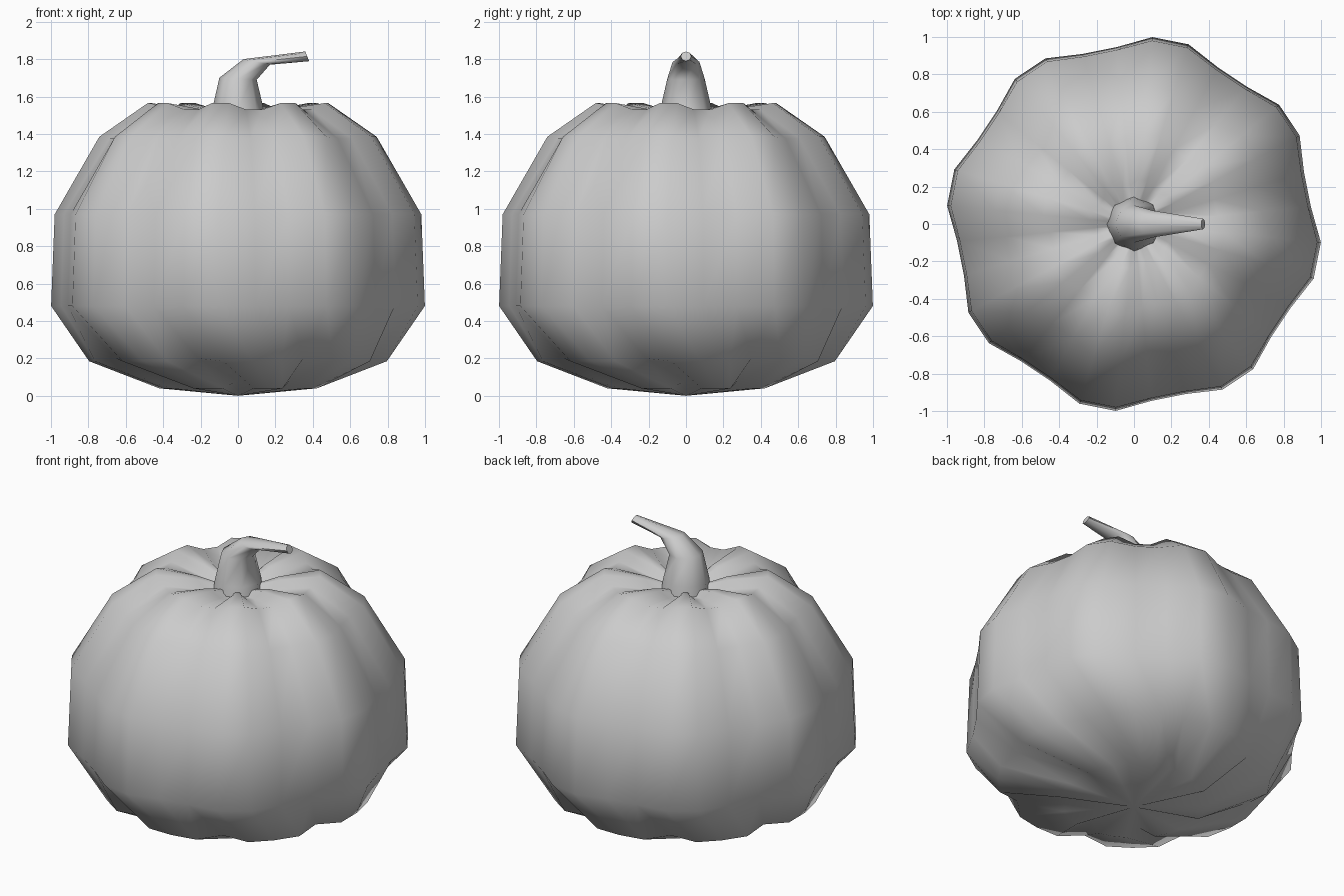
import bpy, math
from mathutils import Vector

if "Cube" in bpy.data.objects:
    bpy.data.objects.remove(bpy.data.objects["Cube"])

grey = bpy.data.materials.new("plain_grey")
grey.diffuse_color = (0.6, 0.6, 0.6, 1)
grey.use_nodes = True
grey.node_tree.nodes["Principled BSDF"].inputs["Base Color"].default_value = grey.diffuse_color


def loft(name, rings, bottom=None, top=None):
    """Skin equal-sized rings of points, closing the ends with a pole point or a cap."""
    n = len(rings[0])
    verts = [p for ring in rings for p in ring]
    faces = []
    for k in range(len(rings) - 1):
        for i in range(n):
            j = (i + 1) % n
            faces.append((k * n + i, k * n + j, (k + 1) * n + j, (k + 1) * n + i))
    for pole, start, flip in ((bottom, 0, True), (top, (len(rings) - 1) * n, False)):
        loop = list(range(start, start + n))
        if pole is None:
            faces.append(tuple(reversed(loop)) if flip else tuple(loop))
            continue
        verts.append(pole)
        c = len(verts) - 1
        for i in range(n):
            a, b = loop[i], loop[(i + 1) % n]
            faces.append((b, a, c) if flip else (a, b, c))
    mesh = bpy.data.meshes.new(name)
    mesh.from_pydata(verts, [], faces)
    mesh.materials.append(grey)
    obj = bpy.data.objects.new(name, mesh)
    bpy.context.collection.objects.link(obj)
    bpy.ops.object.select_all(action='DESELECT')
    obj.select_set(True)
    bpy.context.view_layer.objects.active = obj
    bpy.ops.object.shade_smooth_by_angle(angle=math.radians(60))
    return obj


# Ribbed body: eight lobes of four points; wide grooves take two points, narrow ones take one.
# Each level: ridge radius, ridge height, groove radius, groove height, twist, groove points
WIDE, NARROW = (0, 1), (1,)
LEVELS = [
    (0.43, 0.04, 0.39, 0.08, 28.125, NARROW),
    (0.80, 0.185, 0.74, 0.20, 11.25, NARROW),
    (1.004, 0.48, 0.95, 0.48, 0, WIDE),
    (0.985, 0.97, 0.935, 0.97, 0, WIDE),
    (0.745, 1.385, 0.69, 1.375, 0, WIDE),
    (0.485, 1.565, 0.45, 1.53, 0, WIDE),
    (0.24, 1.53, 0.21, 1.48, 0, WIDE),
    (0.11, 1.49, 0.10, 1.46, 0, WIDE),
]


def body_ring(ridge_r, ridge_z, groove_r, groove_z, twist, grooves):
    ring = []
    for i in range(32):
        a = math.radians(5.625 + 11.25 * i + twist)
        r, z = (groove_r, groove_z) if i % 4 in grooves else (ridge_r, ridge_z)
        ring.append((r * math.cos(a), r * math.sin(a), z))
    return ring


loft("pumpkin_body", [body_ring(*level) for level in LEVELS], (0, 0, 0), (0, 0, 1.46))

# Bent stem: centre x, centre z, radius, lean of the ring in degrees
STEM = [
    (0.0, 1.44, 0.15, 0),
    (0.0, 1.53, 0.138, 0),
    (0.0, 1.695, 0.10, 3),
    (0.10, 1.785, 0.072, 12),
    (0.37, 1.815, 0.028, 68),
]


def stem_ring(x, z, r, lean):
    t = math.radians(lean)
    across = Vector((math.cos(t), 0, -math.sin(t)))
    points = []
    for i in range(8):
        a = math.tau * i / 8
        points.append(Vector((x, 0, z)) + across * r * math.cos(a)
                      + Vector((0, r * math.sin(a), 0)))
    return points


loft("stem", [stem_ring(*s) for s in STEM])
